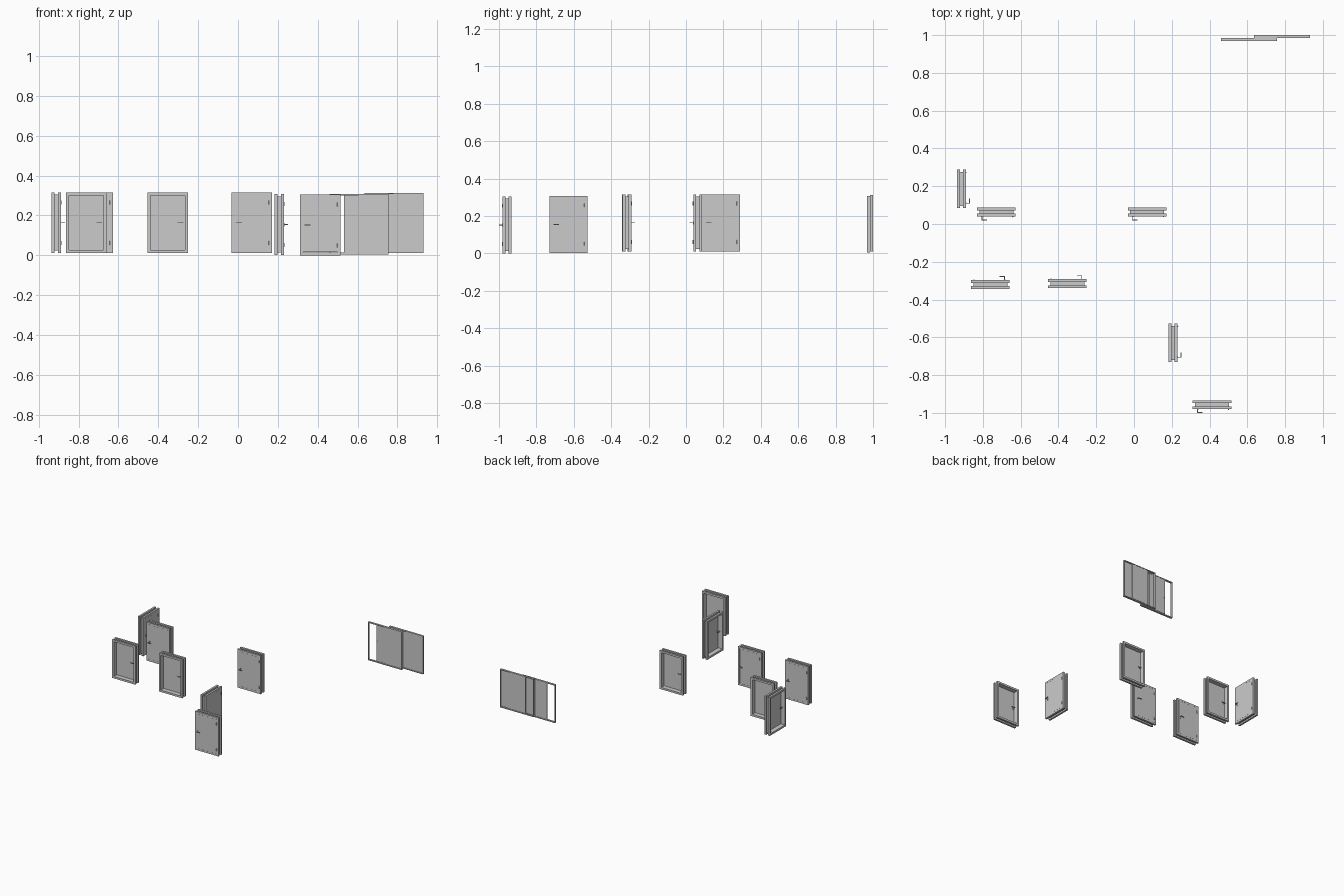
import bpy, bmesh, math
from mathutils import Matrix, Vector

if "Cube" in bpy.data.objects:
    bpy.data.objects.remove(bpy.data.objects["Cube"])

DW, DH, DT = 0.204, 0.305, 0.047      # hinged door width, height, depth
SW, SH, ST = 0.297, 0.302, 0.016      # sliding unit width, height, depth


def box(bm, x0, x1, y0, y1, z0, z1):
    m = Matrix.Translation(((x0 + x1) / 2, (y0 + y1) / 2, (z0 + z1) / 2))
    bmesh.ops.create_cube(bm, size=1, matrix=m @ Matrix.Diagonal((x1 - x0, y1 - y0, z1 - z0, 1)))


def cyl(bm, r, h, loc, axis='Z', seg=12):
    rot = Matrix.Rotation(math.pi / 2, 4, 'X') if axis == 'Y' else Matrix.Identity(4)
    bmesh.ops.create_cone(bm, cap_ends=True, segments=seg, radius1=r, radius2=r, depth=h,
                          matrix=Matrix.Translation(loc) @ rot)


def ring(bm, w, h, profile):
    """Sweep a closed (inset, y) profile around a w x h rectangle."""
    corners = [(-1, 0), (1, 0), (1, 1), (-1, 1)]
    loops = []
    for sx, top in corners:
        loops.append([bm.verts.new((sx * (w / 2 - i), y, h - i if top else i)) for i, y in profile])
    n = len(profile)
    for a in range(4):
        b = (a + 1) % 4
        for k in range(n):
            j = (k + 1) % n
            bm.faces.new((loops[a][k], loops[a][j], loops[b][j], loops[b][k]))


def mesh(name, build):
    bm = bmesh.new()
    build(bm)
    bmesh.ops.recalc_face_normals(bm, faces=bm.faces[:])
    me = bpy.data.meshes.new(name)
    bm.to_mesh(me)
    bm.free()
    return me


# hinged door parts (front faces -y, lever near the -x edge)
F, CAS, INNER, CHAN = DT / 2, 0.015, 0.015, 0.012
LEAF_BACK = -F + 0.012


def door_frame(bm):
    c = F - CAS
    ring(bm, DW, DH, [(0, -F), (0, -c), (CHAN, -c), (CHAN, c), (0, c), (0, F), (INNER, F), (INNER, -F)])


def door_leaf(bm):
    g = INNER + 0.0005
    box(bm, -DW / 2 + g, DW / 2 - g, -F, LEAF_BACK, g, DH - g)


def lever_handle(bm):
    x, z = -DW / 2 + 0.026, DH / 2
    for y, s in ((-F, -1), (LEAF_BACK, 1)):
        ys = sorted((y, y + s * 0.002))
        box(bm, x - 0.004, x + 0.004, *ys, z - 0.010, z + 0.008)
        cyl(bm, 0.0022, 0.018, (x, y + s * 0.009, z), 'Y')
        ys = sorted((y + s * 0.016, y + s * 0.0205))
        box(bm, x - 0.0025, x + 0.026, *ys, z - 0.0022, z + 0.0022)


def hinges(bm):
    for z in (0.05, DH - 0.05):
        cyl(bm, 0.003, 0.02, (DW / 2 - INNER, -F - 0.001, z))


door_parts = {n: mesh(n, f) for n, f in (("door_frame", door_frame), ("door_leaf", door_leaf),
                                          ("lever_handle", lever_handle), ("hinges", hinges))}


# sliding unit parts
def slide_frame(bm):
    t = ST / 2
    ring(bm, SW, SH, [(0, -t), (0, t), (0.006, t), (0.006, -t)])


def slide_track(bm):
    box(bm, -SW / 2 + 0.006, SW / 2 - 0.006, -0.001, 0.001, 0.005, 0.009)


def front_panel(bm):
    box(bm, -0.003, SW / 2 - 0.006, -0.0062, -0.001, 0.009, SH - 0.006)


def rear_panel(bm):
    box(bm, -0.077, 0.068, 0.001, 0.0062, 0.009, SH - 0.006)


def slide_pulls(bm):
    z = SH / 2 + 0.003
    box(bm, 0.133, 0.137, -0.0078, -0.006, z - 0.012, z + 0.012)
    box(bm, -0.073, -0.069, -0.0005, 0.0078, z - 0.012, z + 0.012)


slide_parts = {n: mesh(n, f) for n, f in (("slide_frame", slide_frame), ("slide_track", slide_track),
                                           ("front_panel", front_panel), ("rear_panel", rear_panel),
                                           ("slide_pulls", slide_pulls))}


def place(parts, label, loc, deg=0):
    for name, me in parts.items():
        ob = bpy.data.objects.new(f"{label}_{name}", me)
        ob.location = Vector(loc)
        ob.rotation_euler.z = math.radians(deg)
        bpy.context.collection.objects.link(ob)


# seven hinged doors: position and turn
doors = [(-0.913, 0.186, 0.011, 90), (-0.729, 0.063, 0.011, 0), (0.069, 0.063, 0.011, 0),
         (-0.761, -0.320, 0.011, 180), (-0.353, -0.316, 0.011, 180),
         (0.207, -0.629, 0.002, 90), (0.413, -0.957, 0.0, 0)]
for i, (x, y, z, a) in enumerate(doors):
    place(door_parts, f"door{i + 1}", (x, y, z), a)

# two overlapping sliding units
place(slide_parts, "slider1", (0.608, 0.976, 0.005))
place(slide_parts, "slider2", (0.783, 0.992, 0.011))
